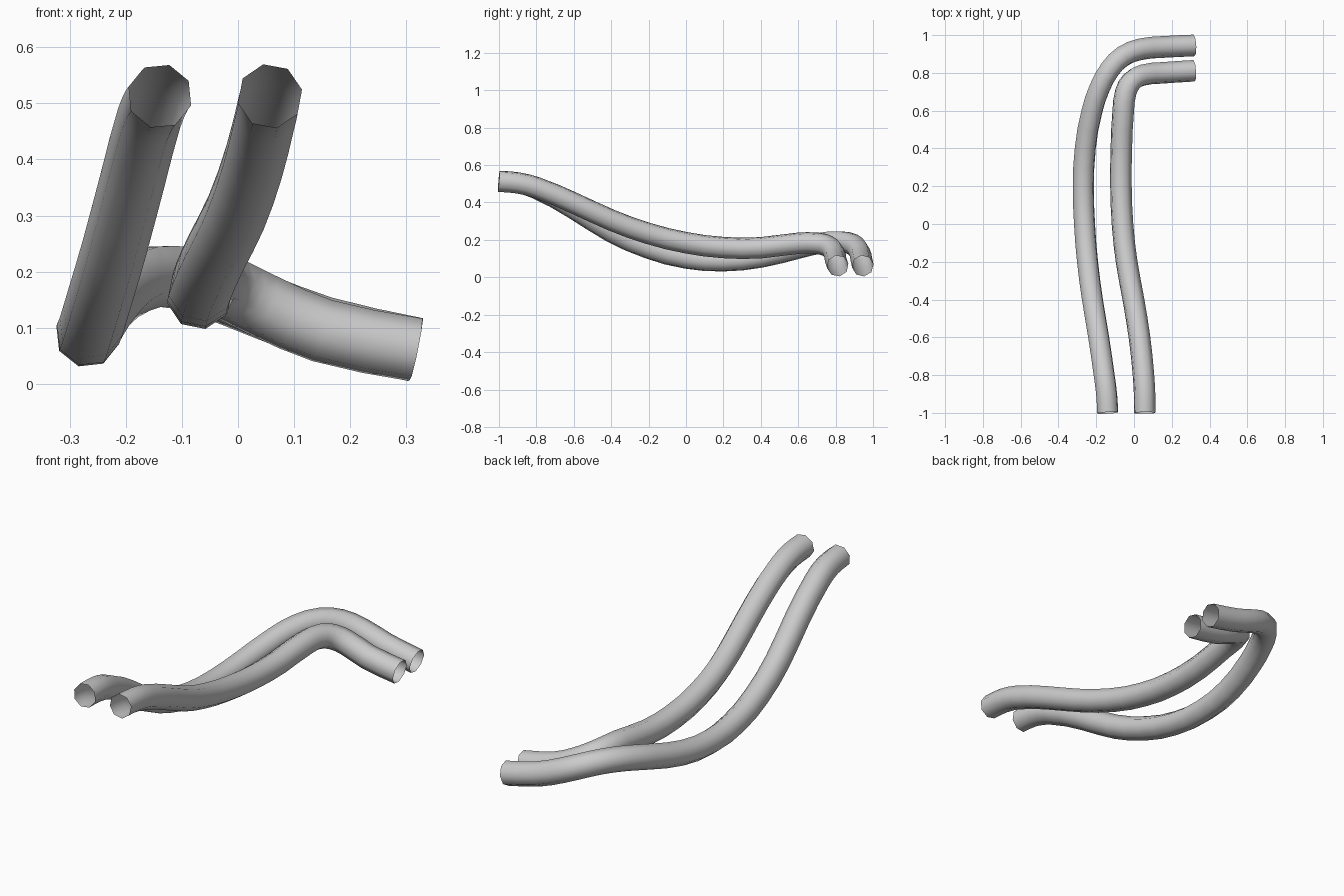
import bpy
import math

RADIUS = 0.058

# Centre lines of the two hoses, front end to side end
OUTER = [(-0.139, -1, 0.513), (-0.145, -0.9, 0.505), (-0.158, -0.8, 0.475),
         (-0.187, -0.6, 0.367), (-0.22, -0.4, 0.243), (-0.246, -0.2, 0.155),
         (-0.262, 0, 0.102), (-0.268, 0.2, 0.087), (-0.258, 0.4, 0.107),
         (-0.222, 0.6, 0.155), (-0.182, 0.72, 0.183), (-0.127, 0.82, 0.192),
         (-0.06, 0.887, 0.178), (0.03, 0.924, 0.144), (0.15, 0.937, 0.099),
         (0.317, 0.945, 0.061)]
INNER = [(0.057, -1, 0.513), (0.056, -0.9, 0.505), (0.050, -0.8, 0.48),
         (0.029, -0.6, 0.397), (-0.003, -0.4, 0.306), (-0.039, -0.2, 0.234),
         (-0.061, 0, 0.185), (-0.069, 0.2, 0.159), (-0.067, 0.4, 0.158),
         (-0.057, 0.6, 0.182), (-0.043, 0.7, 0.182), (-0.012, 0.756, 0.168),
         (0.045, 0.788, 0.14), (0.15, 0.8, 0.095), (0.317, 0.811, 0.061)]


def hose(name, points, tilt):
    """Open-ended eight-sided tube swept along a smooth path."""
    cu = bpy.data.curves.new(name, 'CURVE')
    cu.dimensions = '3D'
    cu.resolution_u = 2
    cu.bevel_depth = RADIUS
    cu.bevel_resolution = 2
    cu.use_fill_caps = False
    sp = cu.splines.new('BEZIER')
    sp.bezier_points.add(len(points) - 1)
    for bp, p in zip(sp.bezier_points, points):
        bp.co = p
        bp.handle_left_type = bp.handle_right_type = 'AUTO'
        bp.tilt = math.radians(tilt)
    ob = bpy.data.objects.new(name, cu)
    bpy.context.collection.objects.link(ob)
    bpy.ops.object.select_all(action='DESELECT')
    ob.select_set(True)
    bpy.context.view_layer.objects.active = ob
    bpy.ops.object.convert(target='MESH')
    bpy.ops.object.shade_smooth()


hose("outer_hose", OUTER, 17)
hose("inner_hose", INNER, -12)
